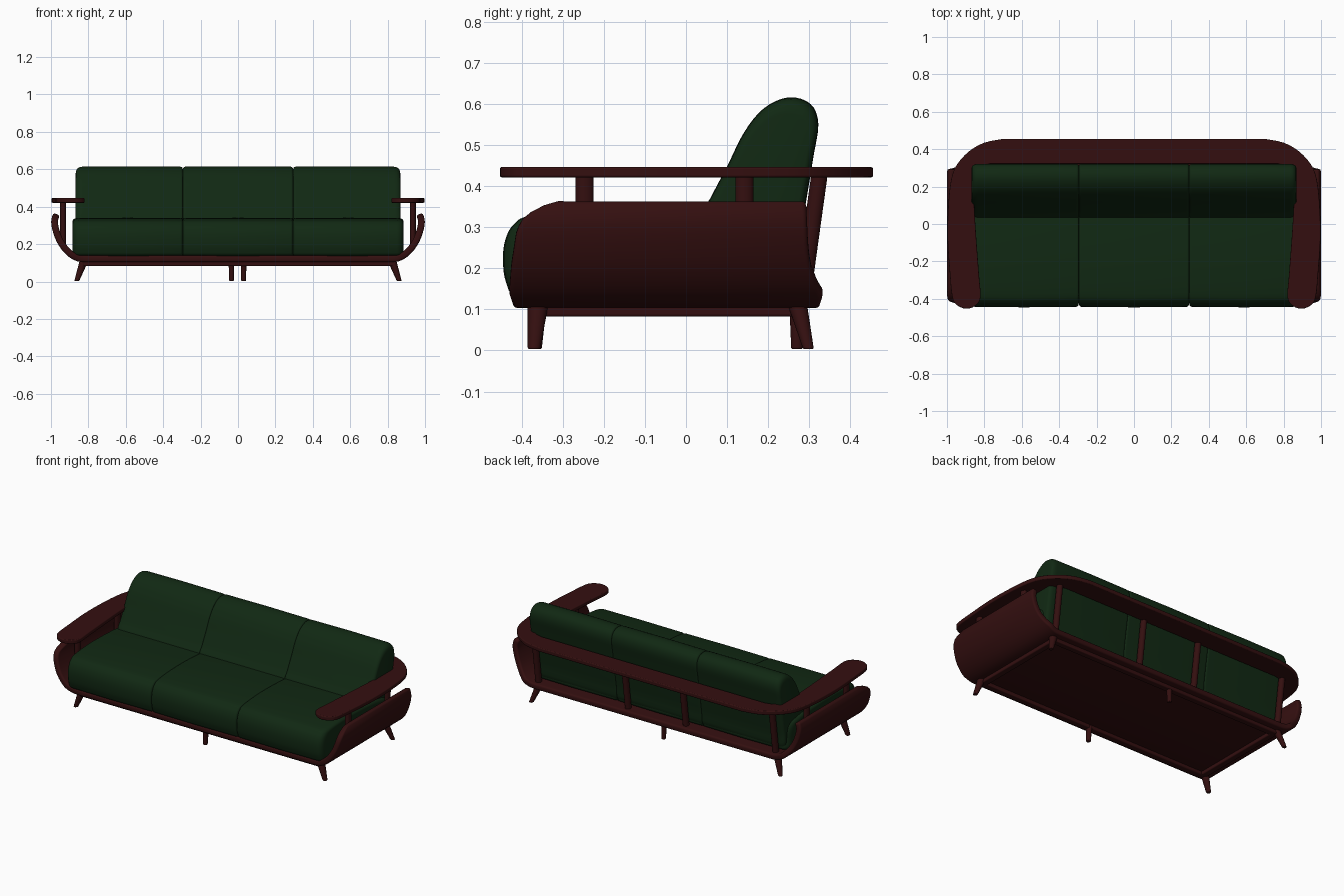
import bpy, bmesh, math
from mathutils import Vector

if "Cube" in bpy.data.objects:
    bpy.data.objects.remove(bpy.data.objects["Cube"])


def material(name, rgb):
    m = bpy.data.materials.new(name)
    m.diffuse_color = (*rgb, 1)
    m.use_nodes = True
    m.node_tree.nodes["Principled BSDF"].inputs["Base Color"].default_value = m.diffuse_color
    return m


WOOD = material("dark red wood", (0.034, 0.0048, 0.005))
GREEN = material("dark green fabric", (0.0055, 0.0215, 0.0065))


def finish(bm, name, mat, bevel=0, solid=0, angle=40):
    bmesh.ops.recalc_face_normals(bm, faces=bm.faces)
    me = bpy.data.meshes.new(name)
    bm.to_mesh(me)
    bm.free()
    ob = bpy.data.objects.new(name, me)
    bpy.context.collection.objects.link(ob)
    me.materials.append(mat)
    if solid:
        s = ob.modifiers.new("thickness", 'SOLIDIFY')
        s.thickness, s.offset = solid, -1
    if bevel:
        b = ob.modifiers.new("round edges", 'BEVEL')
        b.width, b.segments, b.limit_method = bevel, 3, 'ANGLE'
        b.angle_limit = math.radians(50)
    bpy.ops.object.select_all(action='DESELECT')
    ob.select_set(True)
    bpy.context.view_layer.objects.active = ob
    bpy.ops.object.shade_smooth_by_angle(angle=math.radians(angle))
    return ob


def smooth(pts, n=4, closed=True):
    """Catmull-Rom curve through points."""
    out, k = [], len(pts)
    P = [Vector(p) for p in pts]
    for i in range(k if closed else k - 1):
        if closed:
            a, b, c, d = (P[(i + j) % k] for j in (-1, 0, 1, 2))
        else:
            a, b, c, d = (P[min(max(i + j, 0), k - 1)] for j in (-1, 0, 1, 2))
        for s in range(n):
            t = s / n
            out.append(0.5 * (2 * b + (c - a) * t + (2 * a - 5 * b + 4 * c - d) * t * t
                              + (3 * b - a - 3 * c + d) * t ** 3))
    if not closed:
        out.append(P[-1])
    return out


def loft(bm, rings):
    R = [[bm.verts.new(p) for p in r] for r in rings]
    n = len(R[0])
    for a, b in zip(R, R[1:]):
        for i in range(n):
            bm.faces.new((a[i], a[(i + 1) % n], b[(i + 1) % n], b[i]))
    bm.faces.new(R[0])
    bm.faces.new(R[-1][::-1])


def rod(name, p0, p1, r0, r1, mat=WOOD, n=20):
    """Tapered round bar with level ends."""
    bm = bmesh.new()
    loft(bm, [[(p[0] + r[0] * math.cos(2 * math.pi * i / n),
                p[1] + r[1] * math.sin(2 * math.pi * i / n), p[2]) for i in range(n)]
              for p, r in ((p0, r0), (p1, r1))])
    return finish(bm, name, mat, 0.004)


def box(name, x0, x1, y0, y1, z0, z1, bevel=0.006):
    bm = bmesh.new()
    loft(bm, [[(x0, y0, z), (x1, y0, z), (x1, y1, z), (x0, y1, z)] for z in (z0, z1)])
    return finish(bm, name, WOOD, bevel)


def interp(table, z):
    for (a, u), (b, v) in zip(table, table[1:]):
        if z <= b:
            return u + (v - u) * max(0, (z - a) / (b - a))
    return table[-1][1]


# curved shell: bottom sweeping up into the two side panels
half = smooth([(0.80, 0.103), (0.86, 0.108), (0.915, 0.14), (0.96, 0.195),
               (0.988, 0.26), (0.999, 0.32), (0.988, 0.366)], 3, False)
section = [Vector((-p.x, p.y)) for p in reversed(half)] + half
front = [(0.10, -0.42), (0.13, -0.43), (0.2, -0.425), (0.29, -0.412), (0.32, -0.397),
         (0.345, -0.37), (0.36, -0.335), (0.367, -0.305)]
back = [(0.10, 0.325), (0.125, 0.333), (0.15, 0.32), (0.2, 0.303), (0.25, 0.297), (0.367, 0.292)]
bm = bmesh.new()
rows = [(bm.verts.new((p.x, interp(front, p.y), p.y)),
         bm.verts.new((p.x, interp(back, p.y), p.y))) for p in section]
for a, b in zip(rows, rows[1:]):
    bm.faces.new((a[0], a[1], b[1], b[0]))
bmesh.ops.recalc_face_normals(bm, faces=bm.faces)
bm.normal_update()
mid = max(bm.faces, key=lambda f: f.calc_area())
if mid.normal.z > 0:
    bmesh.ops.reverse_faces(bm, faces=bm.faces)
me = bpy.data.meshes.new("shell")
bm.to_mesh(me)
bm.free()
shell = bpy.data.objects.new("shell", me)
bpy.context.collection.objects.link(shell)
me.materials.append(WOOD)
s = shell.modifiers.new("thickness", 'SOLIDIFY')
s.thickness, s.offset = 0.036, -1
b = shell.modifiers.new("round edges", 'BEVEL')
b.width, b.segments, b.limit_method, b.angle_limit = 0.012, 3, 'ANGLE', math.radians(50)
bpy.context.view_layer.objects.active = shell
shell.select_set(True)
bpy.ops.object.shade_smooth_by_angle(angle=math.radians(40))

# support rails under the shell
box("front_under_rail", -0.83, 0.83, -0.385, -0.345, 0.082, 0.11)
box("rear_under_rail", -0.83, 0.83, 0.245, 0.285, 0.082, 0.11)
for sx in (-1, 1):
    box("side_under_rail", sx * 0.81 - 0.02, sx * 0.81 + 0.02, -0.38, 0.28, 0.082, 0.11)

# flat armrest band wrapping around the back
outer = smooth([(0.70, 0.455), (0.80, 0.435), (0.88, 0.39), (0.945, 0.32), (0.977, 0.24),
                (0.993, 0.1), (0.997, -0.08), (0.985, -0.26), (0.972, -0.39), (0.945, -0.435),
                (0.895, -0.453), (0.845, -0.435), (0.82, -0.39), (0.828, -0.28),
                (0.845, -0.05), (0.858, 0.18), (0.852, 0.26), (0.825, 0.305), (0.77, 0.322)], 3, False)
outline = outer + [Vector((-p.x, p.y)) for p in reversed(outer)]
bm = bmesh.new()
loft(bm, [[(p.x, p.y, z) for p in outline] for z in (0.421, 0.446)])
finish(bm, "armrest_band", WOOD, 0.005)

# posts and corner legs, mirrored left and right
for sx in (-1, 1):
    for y, label in ((-0.247, "front"), (0.142, "rear")):
        rod(label + "_arm_post", (sx * 0.935, y, 0.2), (sx * 0.935, y, 0.43),
            (0.016, 0.022), (0.016, 0.022))
    for x in (0.2, 0.82):
        rod("back_post", (sx * x, 0.282, 0.12), (sx * x, 0.325, 0.43), (0.018, 0.02), (0.018, 0.02))
    rod("front_leg", (sx * 0.862, -0.37, 0.003), (sx * 0.822, -0.36, 0.115),
        (0.013, 0.015), (0.024, 0.026))
    rod("rear_leg", (sx * 0.862, 0.298, 0.003), (sx * 0.822, 0.27, 0.115),
        (0.013, 0.013), (0.024, 0.024))

# centre legs
rod("front_centre_leg", (0.03, -0.365, 0.003), (0.03, -0.36, 0.1), (0.013, 0.014), (0.015, 0.02))
rod("rear_centre_leg", (-0.035, 0.27, 0.003), (-0.035, 0.268, 0.1), (0.013, 0.014), (0.015, 0.016))


def cushion(name, profile, x0, x1, r0, r1):
    """Padded profile lofted along x, pinched at both ends."""
    pts = smooth(profile, 4)
    c = sum(pts, Vector((0, 0))) / len(pts)
    ends = ((0, 0.80), (0.06, 0.88), (0.25, 0.945), (0.6, 0.985), (1, 1.0))
    st = [(x0 + t * r0, 1 - (1 - s) * r0 / 0.04) for t, s in ends]
    st += [(x0 + (x1 - x0) * 0.5, 1.008)]
    st += [(x1 - t * r1, 1 - (1 - s) * r1 / 0.04) for t, s in reversed(ends)]
    bm = bmesh.new()
    loft(bm, [[(x, c.x + (p.x - c.x) * s, c.y + (p.y - c.y) * s) for p in pts] for x, s in st])
    finish(bm, name, GREEN, angle=60)


# three seat cushions and three back cushions
seat = [(-0.405, 0.136), (-0.435, 0.165), (-0.443, 0.22), (-0.437, 0.27), (-0.415, 0.308),
        (-0.37, 0.328), (-0.2, 0.34), (0.0, 0.335), (0.15, 0.32), (0.235, 0.29),
        (0.255, 0.2), (0.24, 0.14), (0.0, 0.136), (-0.25, 0.136)]
rest = [(0.03, 0.31), (0.06, 0.37), (0.102, 0.45), (0.142, 0.53), (0.19, 0.588), (0.25, 0.614),
        (0.302, 0.598), (0.321, 0.55), (0.309, 0.47), (0.291, 0.36), (0.272, 0.24),
        (0.255, 0.15), (0.16, 0.142), (0.07, 0.2)]
cuts = [-1, -0.295, 0.295, 1]
for i in range(3):
    for name, prof, w in (("seat_cushion", seat, 0.885), ("back_cushion", rest, 0.868)):
        a, b_ = max(cuts[i], -w), min(cuts[i + 1], w)
        cushion(name, prof, a, b_, 0.035 if i == 0 else 0.014, 0.035 if i == 2 else 0.014)
